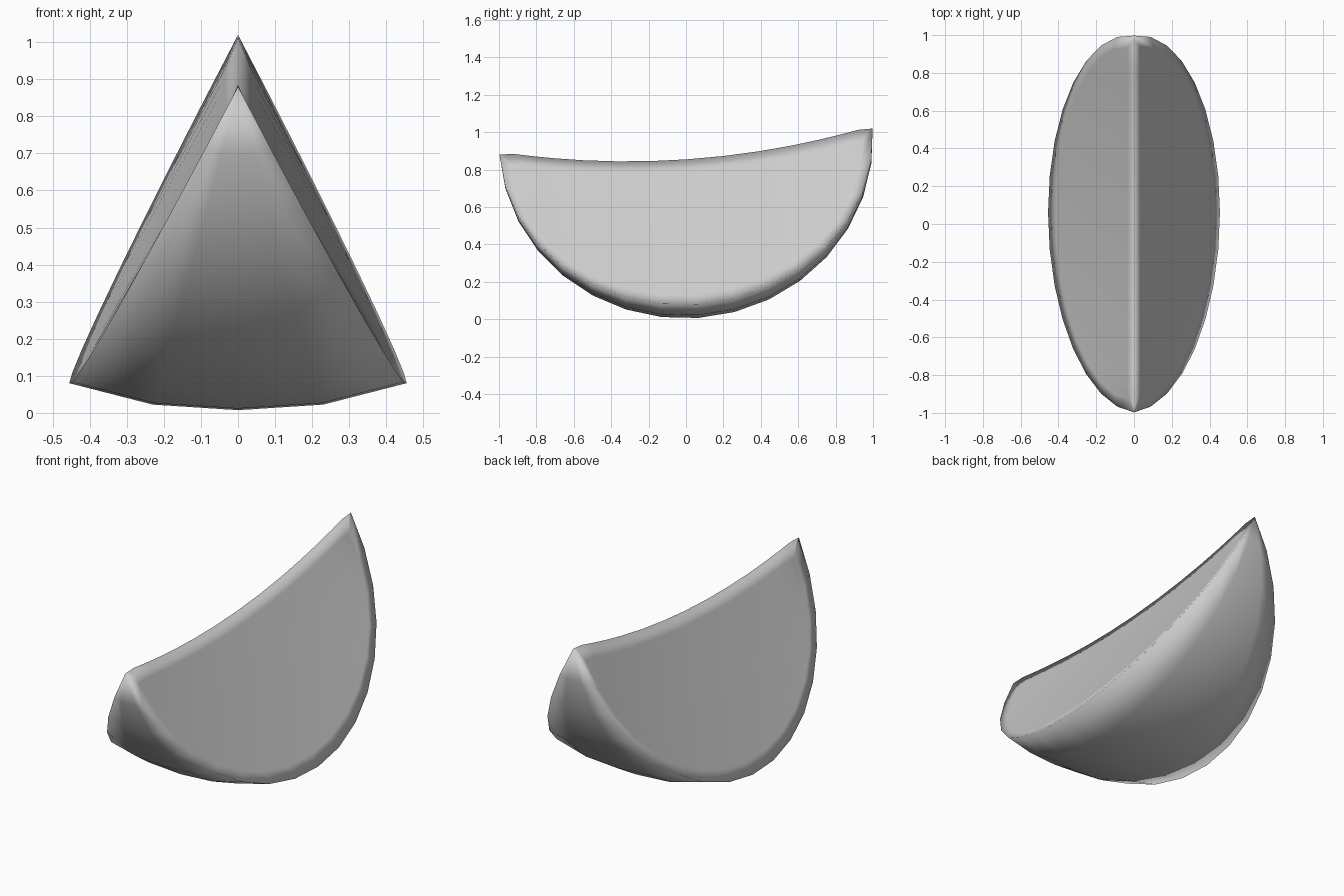
import bpy, bmesh, math
from mathutils import Vector, Matrix

cube = bpy.data.objects.get("Cube")
if cube:
    bpy.data.objects.remove(cube)

grey = bpy.data.materials.new("light_grey")
grey.use_nodes = True
colour = (0.6, 0.6, 0.6, 1)
grey.diffuse_color = colour
grey.node_tree.nodes["Principled BSDF"].inputs["Base Color"].default_value = colour

STEPS = 16
# Rind cross-section: half the wedge, from rim to rim
SECTION = [(-0.455, -0.872), (-0.23, -0.93), (0, -0.945), (0.23, -0.93), (0.455, -0.872)]
TILT = Matrix.Translation((0, 0, 0.95)) @ Matrix.Rotation(math.radians(4), 4, 'X')

bm = bmesh.new()


def face(*verts):
    unique = list(dict.fromkeys(verts))
    if len(unique) > 2:
        bm.faces.new(unique)


def strip(a, b):
    for i in range(STEPS):
        face(a[i], a[i + 1], b[i + 1], b[i])


# Two tips shared by the ridge and every arc of the rind
tips = [bm.verts.new((0, -1, 0)), bm.verts.new((0, 1, 0))]


def line(point):
    inner = [bm.verts.new(point(math.pi * i / STEPS)) for i in range(1, STEPS)]
    return [tips[0]] + inner + [tips[1]]


def ridge_point(a):
    y = -math.cos(a)
    return (0, y, -0.095 * max(0, 1 - (y / 0.93) ** 2))


# Curved rind
arcs = [line(lambda a, x=x, z=z: (x * math.sin(a), -math.cos(a), z * math.sin(a)))
        for x, z in SECTION]
for a, b in zip(arcs, arcs[1:]):
    strip(a, b)

# Cut sides, each with a soft border and a slightly sunken middle
ridge = line(ridge_point)
for rim, side in ((arcs[0], -1), (arcs[-1], 1)):
    middle = Vector((side * 0.245, 0, -0.47))
    sink = Vector((-side * 0.005, 0, -0.003))

    def inset(v):
        d = v.co - middle
        return bm.verts.new(middle + sink + Vector((d.x * 0.84, d.y * 0.93, d.z * 0.84)))

    ends = [inset(t) for t in tips]
    top = [ends[0]] + [inset(v) for v in ridge[1:-1]] + [ends[1]]
    low = [ends[0]] + [inset(v) for v in rim[1:-1]] + [ends[1]]
    strip(ridge, top)
    strip(top, low)
    strip(low, rim)

bm.transform(TILT)
bmesh.ops.recalc_face_normals(bm, faces=bm.faces)
for f in bm.faces:
    f.smooth = True

mesh = bpy.data.meshes.new("fruit_wedge")
bm.to_mesh(mesh)
bm.free()
mesh.materials.append(grey)
bpy.context.collection.objects.link(bpy.data.objects.new("fruit_wedge", mesh))
